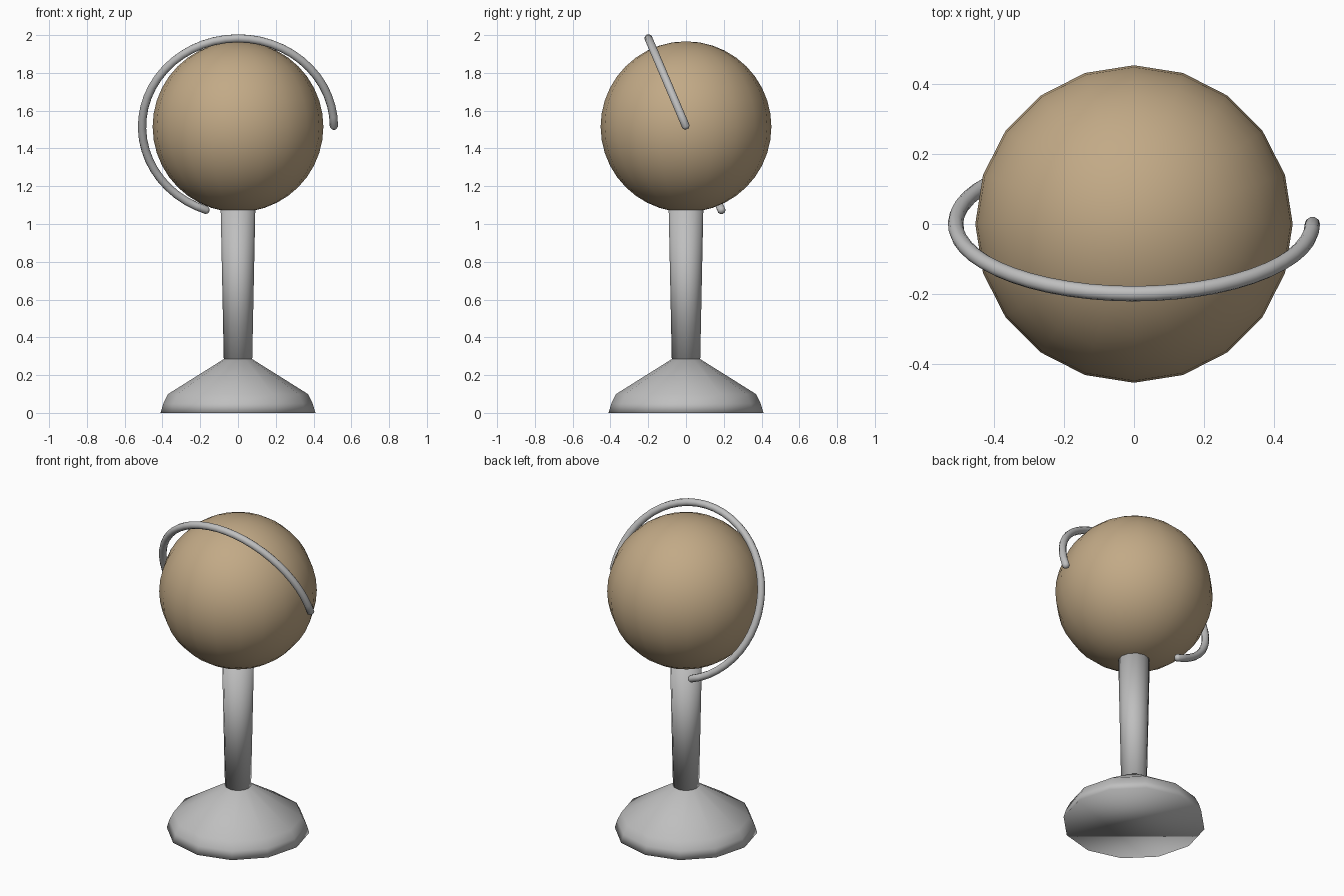
import bpy, bmesh, math
from mathutils import Vector

cube = bpy.data.objects.get("Cube")
if cube:
    bpy.data.objects.remove(cube, do_unlink=True)


def material(name, color):
    m = bpy.data.materials.new(name)
    m.use_nodes = True
    m.diffuse_color = (*color, 1)
    m.node_tree.nodes["Principled BSDF"].inputs["Base Color"].default_value = (*color, 1)
    return m


def finish(name, bm, mat):
    bmesh.ops.recalc_face_normals(bm, faces=bm.faces)
    for f in bm.faces:
        f.smooth = True
    me = bpy.data.meshes.new(name)
    bm.to_mesh(me)
    bm.free()
    me.materials.append(mat)
    ob = bpy.data.objects.new(name, me)
    bpy.context.collection.objects.link(ob)
    return ob


def loft(name, rings, mat):
    """Skin a list of equal-length point rings and cap both ends."""
    bm = bmesh.new()
    loops = [[bm.verts.new(p) for p in ring] for ring in rings]
    n = len(loops[0])
    for a, b in zip(loops, loops[1:]):
        for i in range(n):
            j = (i + 1) % n
            bm.faces.new((a[i], a[j], b[j], b[i]))
    bm.faces.new(loops[0])
    bm.faces.new(loops[-1])
    return finish(name, bm, mat)


def circle(radius, z, sides):
    return [(radius * math.cos(math.tau * i / sides),
             radius * math.sin(math.tau * i / sides), z) for i in range(sides)]


metal = material("light grey metal", (0.52, 0.52, 0.52))
tan = material("tan globe", (0.54, 0.40, 0.24))

# Flared foot and tapering column
SIDES = 12
loft("base", [circle(r, z, SIDES) for r, z in
              ((0.41, 0), (0.395, 0.05), (0.37, 0.1), (0.075, 0.285))], metal)
loft("column", [circle(r, z, SIDES) for r, z in ((0.075, 0.27), (0.092, 1.09))], metal)

# Globe
CENTRE = Vector((0, 0, 1.515))
bm = bmesh.new()
bmesh.ops.create_uvsphere(bm, u_segments=20, v_segments=20, radius=0.452)
bmesh.ops.translate(bm, verts=bm.verts, vec=CENTRE)
finish("globe", bm, tan)

# Tilted open arc around the globe, with rounded tips
ARC_RADIUS, TUBE, STEPS = 0.508, 0.022, 36
tilt = math.radians(23)
across = Vector((1, 0, 0))
upward = Vector((0, -math.sin(tilt), math.cos(tilt)))
normal = across.cross(upward)
sweep = math.radians(251)
stations = [(sweep * i / STEPS, TUBE) for i in range(STEPS + 1)]
tip = TUBE * 0.6 / ARC_RADIUS
stations = [(-tip, TUBE * 0.5)] + stations + [(sweep + tip, TUBE * 0.5)]
rings = []
for angle, radius in stations:
    out = across * math.cos(angle) + upward * math.sin(angle)
    rings.append([CENTRE + out * ARC_RADIUS
                  + (out * math.cos(t) + normal * math.sin(t)) * radius
                  for t in (math.tau * k / 10 for k in range(10))])
loft("meridian_arc", rings, metal)
